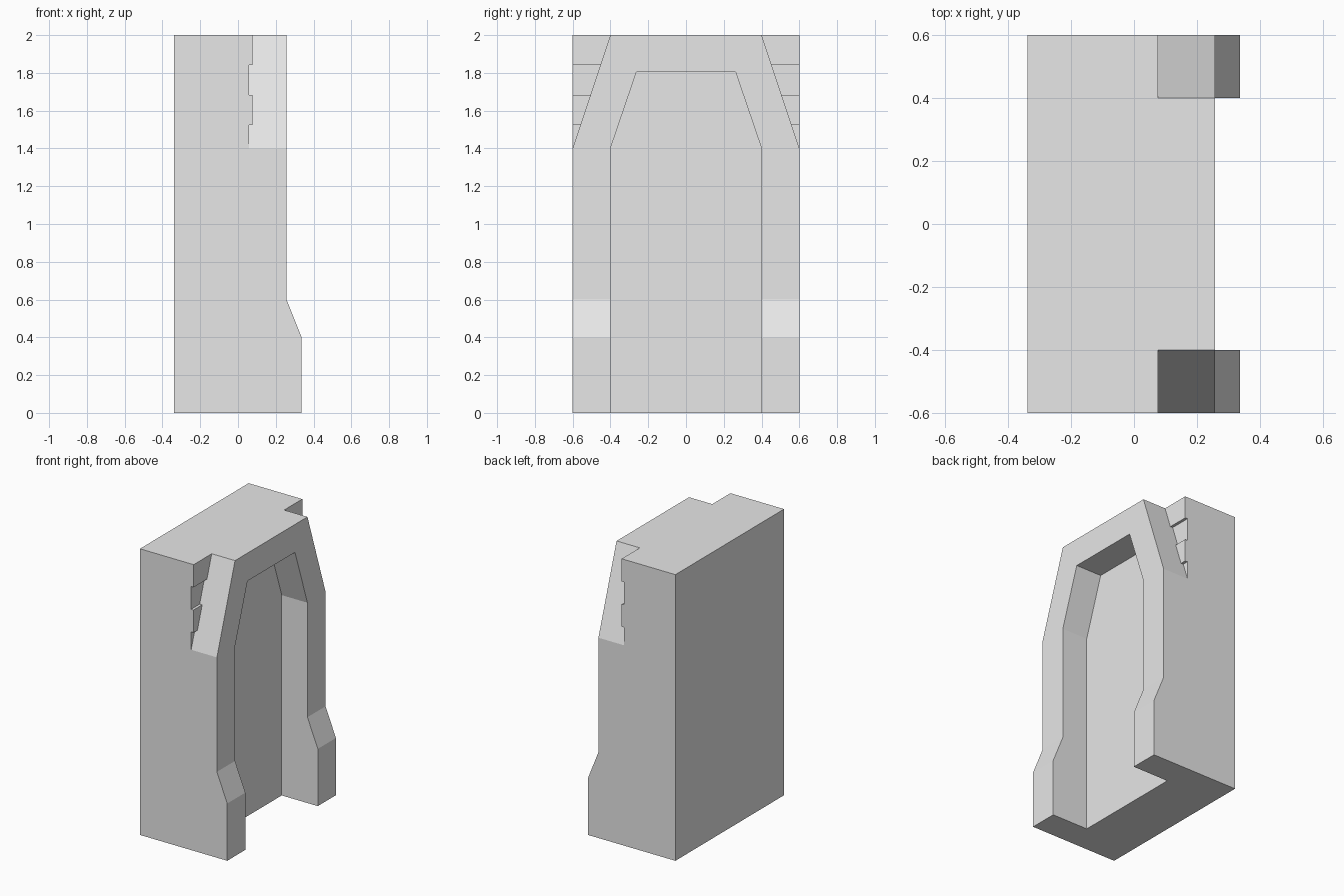
import bpy, bmesh

if "Cube" in bpy.data.objects:
    bpy.data.objects.remove(bpy.data.objects["Cube"], do_unlink=True)

grey = bpy.data.materials.new("plain_grey")
grey.use_nodes = True
grey.diffuse_color = (0.8, 0.8, 0.8, 1)
grey.node_tree.nodes["Principled BSDF"].inputs["Base Color"].default_value = (0.8, 0.8, 0.8, 1)

BACK, FLOOR, LEDGE, FACE, FOOT = -0.338, 0.058, 0.077, 0.257, 0.337


def prism(name, start, end):
    """Solid between two matching loops of points."""
    bm = bmesh.new()
    a = [bm.verts.new(p) for p in start]
    b = [bm.verts.new(p) for p in end]
    bm.faces.new(a)
    bm.faces.new(b[::-1])
    for i in range(len(a)):
        j = (i + 1) % len(a)
        bm.faces.new((a[i], b[i], b[j], a[j]))
    bmesh.ops.recalc_face_normals(bm, faces=bm.faces)
    mesh = bpy.data.meshes.new(name)
    bm.to_mesh(mesh)
    bm.free()
    mesh.materials.append(grey)
    obj = bpy.data.objects.new(name, mesh)
    bpy.context.collection.objects.link(obj)
    return obj


def carve(body, cutter):
    """Cut the helper out of the body, then drop the helper."""
    cutter.hide_render = True
    mod = body.modifiers.new("carve", "BOOLEAN")
    mod.operation, mod.solver, mod.object = "DIFFERENCE", "EXACT", cutter
    bpy.context.view_layer.objects.active = body
    bpy.ops.object.modifier_apply(modifier=mod.name)
    bpy.data.objects.remove(cutter, do_unlink=True)


# Main block with flared feet, as a side profile swept across the width
side = [(BACK, 0), (FOOT, 0), (FOOT, 0.4), (FACE, 0.6), (FACE, 2), (BACK, 2)]
block = prism("arched_wall_block",
              [(x, -0.6, z) for x, z in side],
              [(x, 0.6, z) for x, z in side])

# Recess with a tapered head
arch = [(-0.4, -0.1), (0.4, -0.1), (0.4, 1.4), (0.262, 1.805), (-0.262, 1.805), (-0.4, 1.4)]
carve(block, prism("recess_cutter",
                   [(FLOOR, y, z) for y, z in arch],
                   [(0.6, y, z) for y, z in arch]))

# Sloped shoulders with a stepped, notched back
steps = [(0.6, 1.3), (FLOOR, 1.3), (FLOOR, 1.525), (LEDGE, 1.525), (LEDGE, 1.683),
         (FLOOR, 1.683), (FLOOR, 1.842), (LEDGE, 1.842), (LEDGE, 2.1), (0.6, 2.1)]
for s in (-1, 1):
    carve(block, prism("shoulder_cutter",
                       [(x, s * (0.6 - (z - 1.4) / 3), z) for x, z in steps],
                       [(x, s * 0.7, z) for x, z in steps]))
